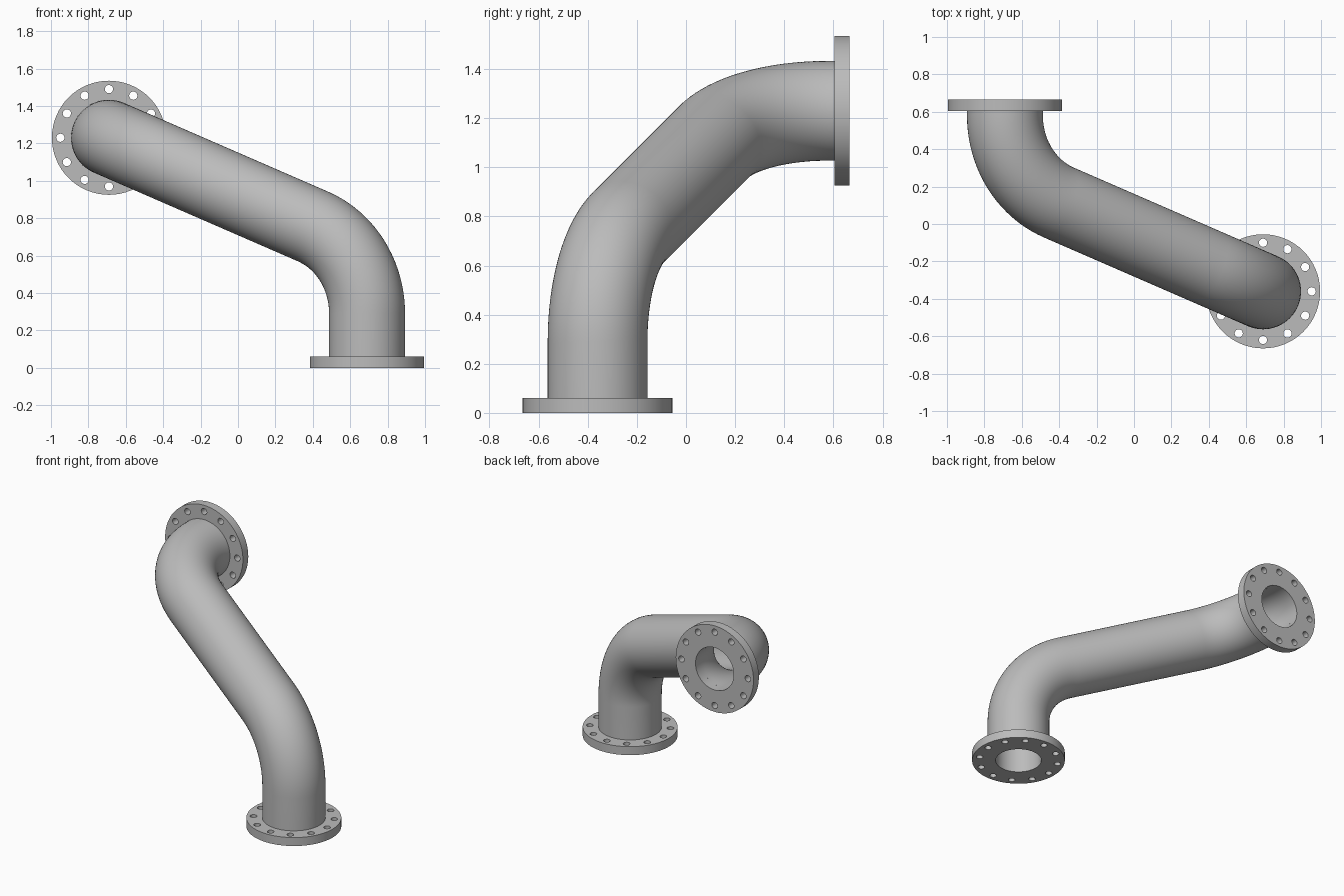
import bpy, bmesh
from math import pi, cos, sin, tan
from mathutils import Vector, Matrix

cube = bpy.data.objects.get("Cube")
if cube:
    bpy.data.objects.remove(cube)

PIPE_R, BORE_R, FLANGE_R = 0.203, 0.15, 0.305
BOLT_CIRCLE, BOLT_R, BOLTS = 0.26, 0.022, 12
THICK, BEND_R, SIDES = 0.06, 0.5, 64

# Centre line: base flange, two corners, upper flange
START = Vector((0.69, -0.36, 0))
CORNER_A = Vector((0.69, -0.36, 0.63))
CORNER_B = Vector((-0.69, 0.24, 1.23))
END = Vector((-0.69, 0.665, 1.23))

steel = bpy.data.materials.new("grey_steel")
steel.use_nodes = True
colour = (0.5, 0.5, 0.5, 1)
steel.diffuse_color = colour
steel.node_tree.nodes["Principled BSDF"].inputs["Base Color"].default_value = colour


def finish(name, bm, matrix=None):
    bmesh.ops.recalc_face_normals(bm, faces=bm.faces)
    mesh = bpy.data.meshes.new(name)
    bm.to_mesh(mesh)
    bm.free()
    mesh.materials.append(steel)
    obj = bpy.data.objects.new(name, mesh)
    bpy.context.collection.objects.link(obj)
    if matrix:
        obj.matrix_world = matrix
    bpy.ops.object.select_all(action="DESELECT")
    obj.select_set(True)
    bpy.context.view_layer.objects.active = obj
    bpy.ops.object.shade_smooth_by_angle(angle=pi / 6)
    return obj


def bend(before, corner, after, steps=20):
    """Points and directions along a rounded corner."""
    d1, d2 = (corner - before).normalized(), (after - corner).normalized()
    angle = d1.angle(d2)
    axis = d1.cross(d2).normalized()
    first = corner - d1 * BEND_R * tan(angle / 2)
    centre = first + axis.cross(d1) * BEND_R
    stations = []
    for i in range(steps + 1):
        turn = Matrix.Rotation(angle * i / steps, 3, axis)
        stations.append((centre + turn @ (first - centre), turn @ d1))
    return stations


def make_pipe():
    up, back = Vector((0, 0, 1)), Vector((0, 1, 0))
    path = [(START + up * THICK, up)]
    path += bend(START, CORNER_A, CORNER_B) + bend(CORNER_A, CORNER_B, END)
    path.append((END - back * THICK, back))
    bm = bmesh.new()
    # Carry the cross-section frame along the path without twist
    frame, last = Vector((1, 0, 0)), up
    rings = {PIPE_R: [], BORE_R: []}
    for point, direction in path:
        frame = last.rotation_difference(direction) @ frame
        last = direction
        side = direction.cross(frame)
        for radius, ring in rings.items():
            ring.append([bm.verts.new(point + radius * (
                frame * cos(2 * pi * k / SIDES) + side * sin(2 * pi * k / SIDES)))
                for k in range(SIDES)])

    def bridge(a, b):
        for k in range(SIDES):
            n = (k + 1) % SIDES
            bm.faces.new((a[k], a[n], b[n], b[k]))

    for ring in rings.values():
        for a, b in zip(ring, ring[1:]):
            bridge(a, b)
    for end in (0, -1):
        bridge(rings[PIPE_R][end], rings[BORE_R][end])
    return finish("pipe", bm)


def make_flange(name, matrix):
    bm = bmesh.new()

    def circle(x, y, radius, sides):
        verts = [bm.verts.new((x + radius * cos(2 * pi * k / sides),
                               y + radius * sin(2 * pi * k / sides), 0))
                 for k in range(sides)]
        for a, b in zip(verts, verts[1:] + verts[:1]):
            bm.edges.new((a, b))

    # Disc outline, central bore and ring of bolt holes
    circle(0, 0, FLANGE_R, SIDES)
    circle(0, 0, BORE_R, SIDES)
    for i in range(BOLTS):
        a = 2 * pi * i / BOLTS
        circle(BOLT_CIRCLE * cos(a), BOLT_CIRCLE * sin(a), BOLT_R, 20)
    bmesh.ops.triangle_fill(bm, use_beauty=True, edges=bm.edges[:], normal=(0, 0, 1))
    out = bmesh.ops.extrude_face_region(bm, geom=bm.faces[:], use_keep_orig=True)
    moved = [v for v in out["geom"] if isinstance(v, bmesh.types.BMVert)]
    bmesh.ops.translate(bm, verts=moved, vec=(0, 0, THICK))
    return finish(name, bm, matrix)


make_pipe()
make_flange("base_flange", Matrix.Translation(START))
make_flange("upper_flange", Matrix.Translation(END) @ Matrix.Rotation(pi / 2, 4, "X"))
